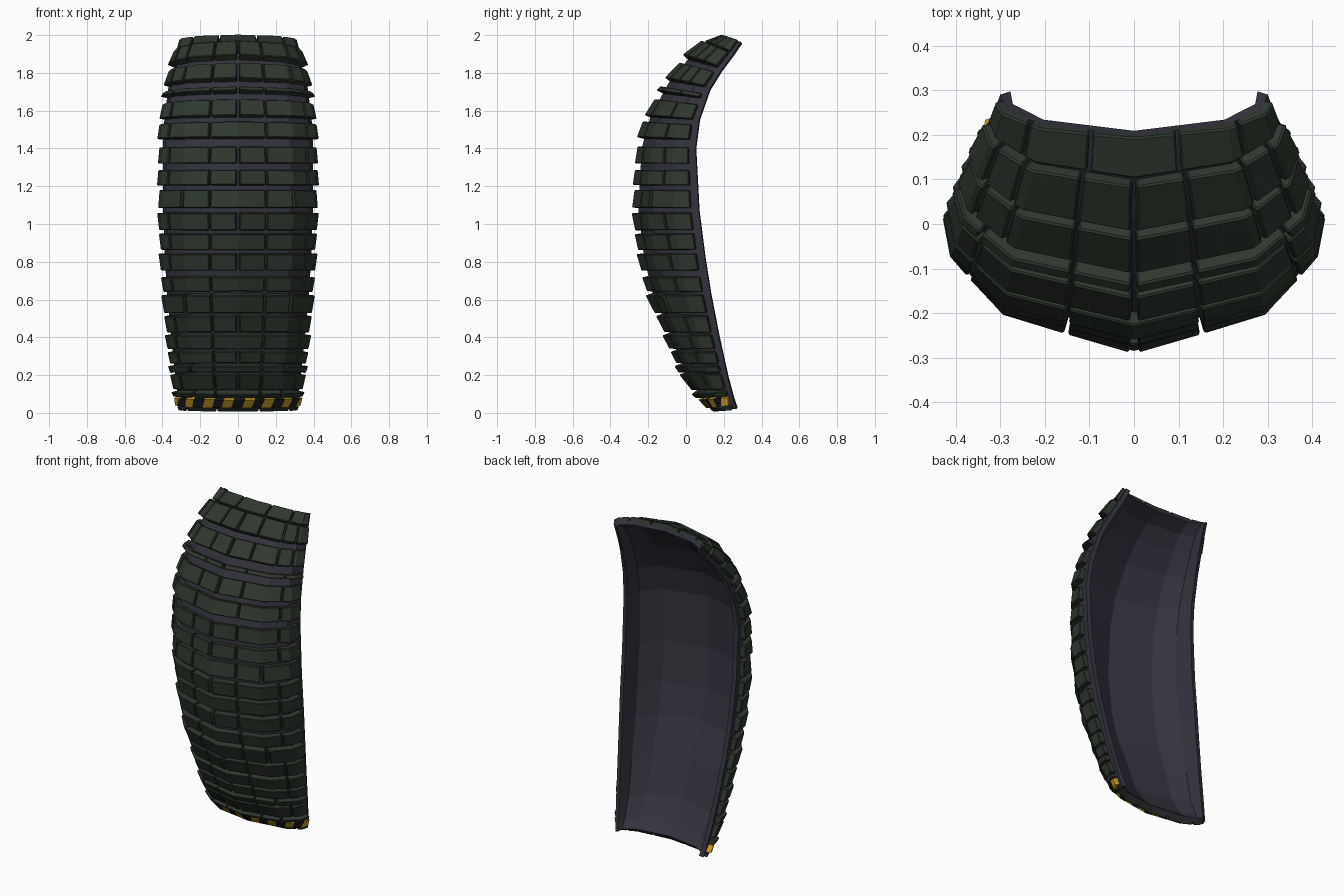
import bpy, bmesh
from mathutils import Vector

if "Cube" in bpy.data.objects:
    bpy.data.objects.remove(bpy.data.objects["Cube"])


def material(name, rgb):
    m = bpy.data.materials.new(name)
    m.use_nodes = True
    m.diffuse_color = (*rgb, 1)
    bsdf = m.node_tree.nodes["Principled BSDF"]
    bsdf.inputs["Base Color"].default_value = (*rgb, 1)
    bsdf.inputs["Roughness"].default_value = 0.8
    return m


GREEN = material("dark green plate", (0.028, 0.04, 0.028))
SLATE = material("slate purple shell", (0.034, 0.033, 0.048))
YELLOW = material("hazard yellow", (0.6, 0.34, 0.02))
BLACK = material("hazard black", (0.012, 0.012, 0.014))

# Lengthwise profile: centre height, edge drop, centre y, edge y, half width
PROFILE = [
    (0.02, 0.00, 0.16, 0.265, 0.305), (0.07, 0.00, 0.10, 0.25, 0.315),
    (0.2, 0.01, 0.0, 0.22, 0.332), (0.42, 0.01, -0.085, 0.172, 0.355),
    (0.64, 0.01, -0.178, 0.13, 0.375), (0.82, 0.0, -0.222, 0.1, 0.388),
    (1.07, 0.0, -0.252, 0.068, 0.396), (1.4, 0.0, -0.235, 0.05, 0.398),
    (1.57, 0.015, -0.188, 0.07, 0.39), (1.75, 0.035, -0.09, 0.125, 0.37),
    (1.87, 0.05, 0.01, 0.19, 0.342), (1.95, 0.05, 0.105, 0.25, 0.315),
    (1.985, 0.02, 0.2, 0.29, 0.3),
]
# Crosswise section: position along the arc, width fraction, depth fraction
SECTION = [(0, 0, 0), (0.52, 0.69, 0.25), (0.79, 0.95, 0.62), (1, 1, 1)]
KINKS = [-0.79, -0.52, 0, 0.52, 0.79]


def lookup(table, k):
    k = min(max(k, table[0][0]), table[-1][0])
    for a, b in zip(table, table[1:]):
        if k <= b[0]:
            f = (k - a[0]) / (b[0] - a[0])
            return [p + (q - p) * f for p, q in zip(a, b)]


def surface(s, t):
    z, drop, yc, ye, xe = lookup(PROFILE, t)
    _, xf, yf = lookup(SECTION, abs(s))
    return Vector((xe * xf * (1 if s > 0 else -1), yc + (ye - yc) * yf, z - drop * yf))


def offset_point(s, t, h):
    e = 0.015
    ds = surface(s + e, t) - surface(s - e, t)
    dt = surface(s, t + e) - surface(s, t - e)
    return surface(s, t) + ds.cross(dt).normalized() * h


def slab(bm, s0, s1, ts, h_out, h_in, lean=0.0, mat=0):
    """Closed curved slab following the surface; h_out is one height per row."""
    ss = [s0] + [k for k in KINKS if s0 + 0.01 < k < s1 - 0.01] + [s1]
    n, m = len(ss), len(ts)

    def sheet(hs):
        return [[bm.verts.new(offset_point(s + lean * j, t, hs[j])) for s in ss]
                for j, t in enumerate(ts)]
    out, inn = sheet(h_out), sheet([h_in] * m)
    faces = []
    for g in (out, inn):
        for j in range(m - 1):
            for i in range(n - 1):
                faces.append(bm.faces.new((g[j][i], g[j][i + 1], g[j + 1][i + 1], g[j + 1][i])))
    for j in (0, m - 1):
        for i in range(n - 1):
            faces.append(bm.faces.new((out[j][i], out[j][i + 1], inn[j][i + 1], inn[j][i])))
    for i in (0, n - 1):
        for j in range(m - 1):
            faces.append(bm.faces.new((out[j][i], out[j + 1][i], inn[j + 1][i], inn[j][i])))
    for f in faces:
        f.material_index = mat


def finish(bm, name, mats, bevel=0.0):
    bmesh.ops.recalc_face_normals(bm, faces=bm.faces)
    me = bpy.data.meshes.new(name)
    bm.to_mesh(me)
    bm.free()
    ob = bpy.data.objects.new(name, me)
    bpy.context.collection.objects.link(ob)
    for mt in mats:
        me.materials.append(mt)
    if bevel:
        mod = ob.modifiers.new("Bevel", "BEVEL")
        mod.width, mod.segments, mod.limit_method = bevel, 1, "ANGLE"
        mod.angle_limit = 0.9
    return ob


# Curved backing shell
bm = bmesh.new()
levels = [p[0] for p in PROFILE]
slab(bm, -1, 1, levels, [0] * len(levels), -0.026)
finish(bm, "backing_shell", [SLATE])

# Armour rows: bottom, top, and the joints on one side (0 is a centre joint)
WIDE = (0.27, 0.7)
SPLIT = (0, 0.27, 0.7)
OUTER = (0.27, 0.53)
FINE = (0, 0.27, 0.57, 0.76)
ROWS = [
    (0.02, 0.04, WIDE), (0.095, 0.122, OUTER), (0.135, 0.215, SPLIT),
    (0.225, 0.262, OUTER), (0.272, 0.335, SPLIT), (0.35, 0.425, WIDE),
    (0.437, 0.525, SPLIT), (0.54, 0.635, OUTER), (0.65, 0.725, WIDE),
    (0.76, 0.845, SPLIT), (0.865, 0.95, WIDE), (0.97, 1.06, SPLIT),
    (1.085, 1.18, OUTER), (1.205, 1.285, SPLIT), (1.32, 1.405, SPLIT),
    (1.45, 1.535, WIDE), (1.565, 1.65, SPLIT), (1.69, 1.715, SPLIT),
    (1.755, 1.84, FINE), (1.87, 1.945, FINE), (1.952, 1.985, (0.24, 0.6)),
]
GAP, END = 0.009, 0.94
for r, (lo, hi, joints) in enumerate(ROWS):
    bm = bmesh.new()
    cuts = sorted({-j for j in joints} | set(joints) | {-END, END})
    thick = 0.026 + 0.006 * (r % 2)
    # the end nearer the belly of the panel stands prouder
    heights = [thick, thick + 0.008] if hi < 1.1 else [thick + 0.008, thick]
    if r == 0 or r == len(ROWS) - 1:
        heights = [0.02, 0.02]
    for a, b in zip(cuts, cuts[1:]):
        slab(bm, a + GAP, b - GAP, [lo, hi], heights, -0.004)
    finish(bm, f"armour_row_{r + 1:02d}", [GREEN], 0.004)

# Hazard band along the bottom, slanted yellow and black blocks
bm = bmesh.new()
COUNT = 15
step = 1.84 / COUNT
for i in range(COUNT):
    s = -0.94 + i * step
    slab(bm, s, s + step, [0.048, 0.087], [0.03, 0.03], -0.004, lean=0.04, mat=i % 2)
finish(bm, "hazard_band", [YELLOW, BLACK])
